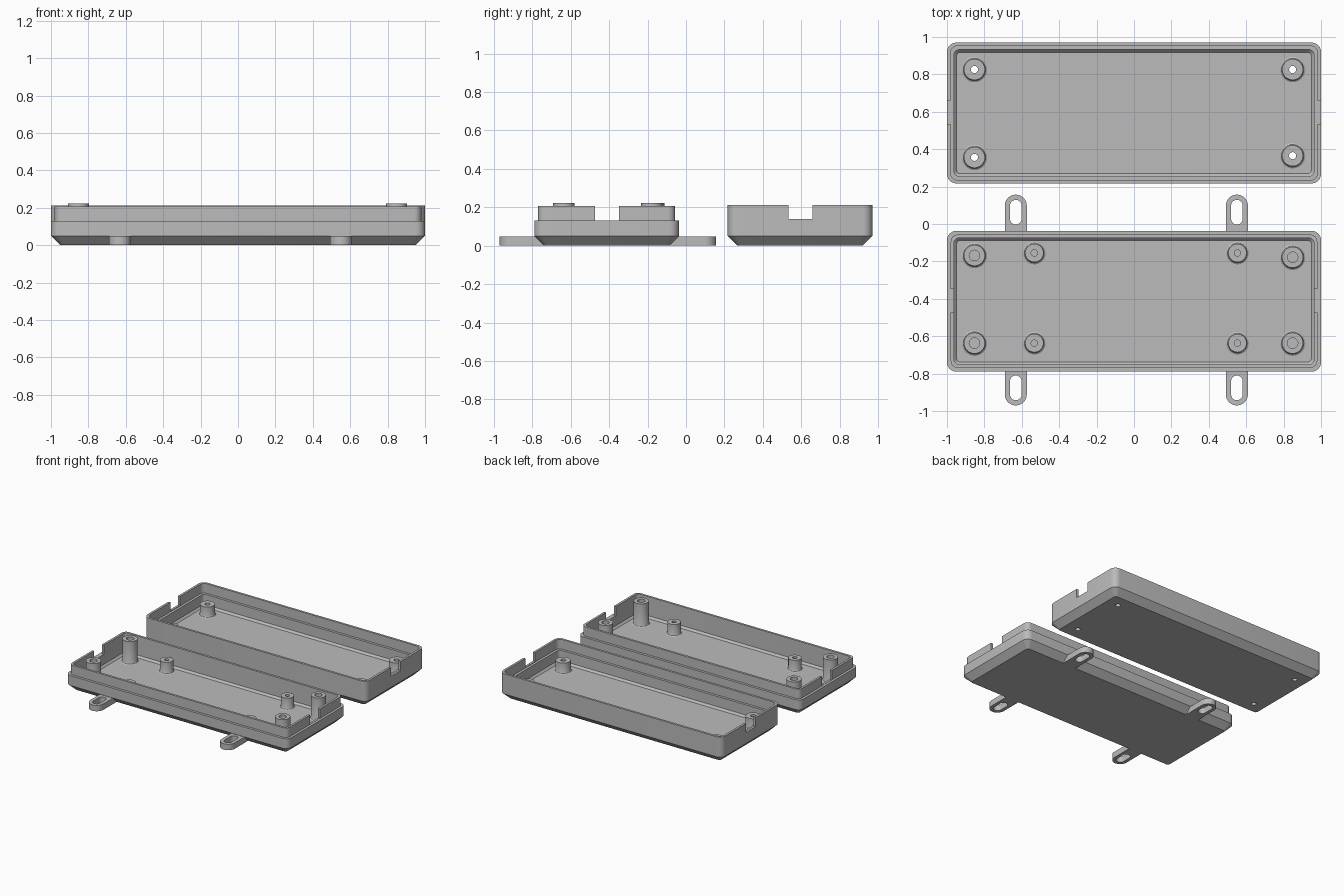
import bpy, bmesh, math
from mathutils import Matrix

if "Cube" in bpy.data.objects:
    bpy.data.objects.remove(bpy.data.objects["Cube"])

grey = bpy.data.materials.new("grey plastic")
grey.diffuse_color = (0.5, 0.5, 0.5, 1)
grey.use_nodes = True
grey.node_tree.nodes["Principled BSDF"].inputs["Base Color"].default_value = grey.diffuse_color

LID_Y, BASE_Y = 0.5935, -0.413      # tray centres
HALF_X, HALF_Y = 1.0, 0.3765        # tray half sizes
CORNER, FLOOR = 0.05, 0.036


def make(name, bm):
    bmesh.ops.recalc_face_normals(bm, faces=bm.faces)
    me = bpy.data.meshes.new(name)
    bm.to_mesh(me)
    bm.free()
    me.materials.append(grey)
    ob = bpy.data.objects.new(name, me)
    bpy.context.collection.objects.link(ob)
    return ob


def bridge(bm, loops, close=False):
    pairs = list(zip(loops, loops[1:]))
    if close:
        pairs.append((loops[-1], loops[0]))
    for a, b in pairs:
        n = len(a)
        for i in range(n):
            j = (i + 1) % n
            bm.faces.new((a[i], a[j], b[j], b[i]))


def tray(name, cy, profile, steps=6):
    """Rounded-rectangle shell swept through (inset, z) steps."""
    bm = bmesh.new()
    loops = []
    for inset, z in profile:
        r = max(CORNER - inset * 0.6, 0.015)
        hx, hy = HALF_X - inset - r, HALF_Y - inset - r
        loop = []
        for k, (sx, sy) in enumerate(((1, 1), (-1, 1), (-1, -1), (1, -1))):
            for i in range(steps + 1):
                a = math.pi / 2 * (k + i / steps)
                loop.append(bm.verts.new((sx * hx + r * math.cos(a),
                                          cy + sy * hy + r * math.sin(a), z)))
        loops.append(loop)
    bridge(bm, loops)
    bm.faces.new(loops[0])
    bm.faces.new(loops[-1])
    return make(name, bm)


def lathe(name, x, y, profile, closed, segs=32):
    """Turned part from (radius, z) points."""
    bm = bmesh.new()
    loops = [[bm.verts.new((x + r * math.cos(math.tau * i / segs),
                            y + r * math.sin(math.tau * i / segs), z))
              for i in range(segs)] for r, z in profile]
    bridge(bm, loops, closed)
    if not closed:
        bm.faces.new(loops[0])
        bm.faces.new(loops[-1])
    return make(name, bm)


def cut(ob, cy, z, holes=()):
    """Cut the end-wall notches and the floor holes."""
    bm = bmesh.new()
    for sx in (-1, 1):
        m = Matrix.Translation((sx, cy + 0.003, z + 0.1)) @ Matrix.Diagonal((0.2, 0.125, 0.2, 1))
        bmesh.ops.create_cube(bm, size=1, matrix=m)
    for x, y in holes:
        bmesh.ops.create_cone(bm, cap_ends=True, segments=32, radius1=0.019, radius2=0.019,
                              depth=0.12, matrix=Matrix.Translation((x, y, 0.02)))
    cutter = make("cutter", bm)
    cutter.hide_render = True
    mod = ob.modifiers.new("cut", 'BOOLEAN')
    mod.operation, mod.solver, mod.object = 'DIFFERENCE', 'EXACT', cutter
    bpy.context.view_layer.objects.active = ob
    bpy.ops.object.modifier_apply(modifier=mod.name)
    bpy.data.objects.remove(cutter)


def tab(name, x, wall, tip, d):
    """Slotted mounting ear; d is the outward y direction."""
    n, r, rs = 16, 0.059, 0.031
    c1 = tip - d * r                 # outer arc centre
    c0 = c1 - d * 0.07               # inner end of slot
    bm = bmesh.new()

    def outline(z, reach):
        out, slot = [], []
        for half in (0, 1):
            for i in range(n + 1):
                a = math.pi * (half + i / n)
                c, s = math.cos(a), math.sin(a)
                yc = c0 if half else c1
                slot.append(bm.verts.new((x + rs * c, yc + d * rs * s, z)))
                if half:             # square end buried in the wall
                    m = max(abs(c), abs(s))
                    depth = abs(c0 - (wall - d * reach))
                    out.append(bm.verts.new((x + r * c / m, c0 + d * depth * s / m, z)))
                else:
                    out.append(bm.verts.new((x + r * c, c1 + d * r * s, z)))
        return out, slot

    top_out, top_slot = outline(0.048, 0.03)
    low_out, low_slot = outline(0.0, 0.05)
    bridge(bm, [top_out, top_slot, low_slot, low_out], True)
    return make(name, bm)


# Lid tray with a stepped rim recess
lid_posts = [(-0.853, 0.826), (-0.853, 0.356), (0.848, 0.826), (0.848, 0.365)]
lid = tray("lid_tray", LID_Y, [(0.05, 0), (0, 0.05), (0, 0.213), (0.018, 0.213), (0.018, 0.135),
                               (0.038, 0.135), (0.038, 0.052), (0.052, FLOOR)])
cut(lid, LID_Y, 0.14, lid_posts)
for x, y in lid_posts:
    lathe("lid_screw_post", x, y, [(0.019, FLOOR - 0.01), (0.019, 0.123), (0.056, 0.123),
                                   (0.056, FLOOR + 0.014), (0.060, FLOOR + 0.005),
                                   (0.068, FLOOR), (0.068, FLOOR - 0.01)], True)

# Base tray with a raised inner lip
base = tray("base_tray", BASE_Y, [(0.05, 0), (0, 0.05), (0, 0.13), (0.02, 0.13), (0.02, 0.207),
                                  (0.038, 0.207), (0.038, 0.052), (0.052, FLOOR)])
cut(base, BASE_Y, 0.132)


def blind_post(name, x, y, r, hole, top, depth):
    lathe(name, x, y, [(hole, top - depth), (hole, top), (r, top), (r, FLOOR + 0.014),
                       (r + 0.004, FLOOR + 0.005), (r + 0.012, FLOOR),
                       (r + 0.012, FLOOR - 0.01)], False)


# Tall corner posts and short board standoffs
for x, y in [(-0.853, -0.168), (-0.853, -0.637), (0.848, -0.178), (0.848, -0.637)]:
    blind_post("base_screw_post", x, y, 0.056, 0.028, 0.222, 0.15)
for x in (-0.533, 0.553):
    for y in (-0.155, -0.637):
        blind_post("board_standoff", x, y, 0.049, 0.017, 0.13, 0.07)

# Mounting ears
for x in (-0.632, 0.55):
    tab("rear_mounting_ear", x, BASE_Y + HALF_Y, 0.157, 1)
    tab("front_mounting_ear", x, BASE_Y - HALF_Y, -0.97, -1)

# Smooth round surfaces, keep edges sharp
bpy.ops.object.select_all(action='SELECT')
bpy.context.view_layer.objects.active = base
bpy.ops.object.shade_smooth_by_angle(angle=math.radians(28))
